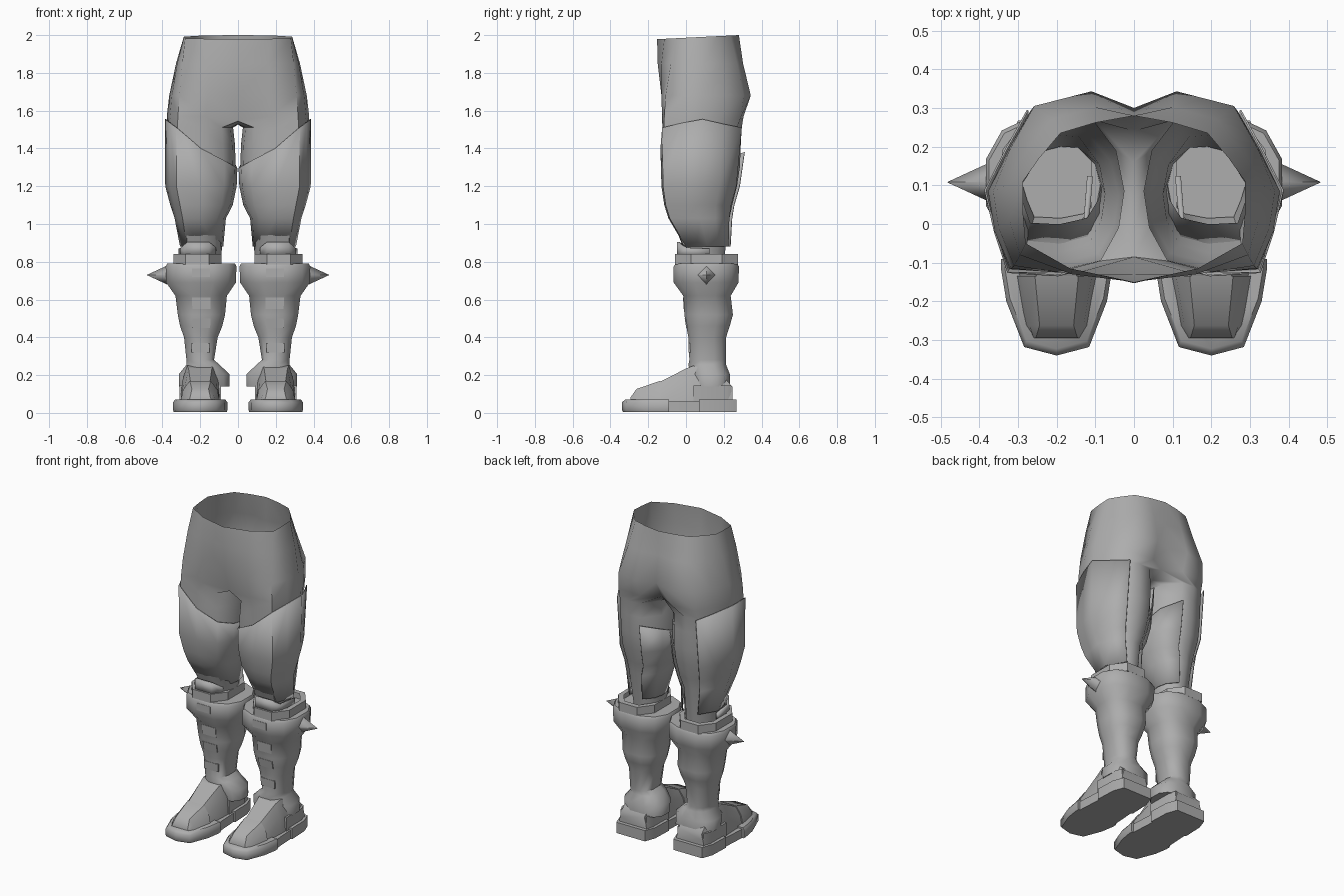
import bpy, bmesh, math

if "Cube" in bpy.data.objects:
    bpy.data.objects.remove(bpy.data.objects["Cube"])

grey = bpy.data.materials.new("grey")
grey.diffuse_color = (0.42, 0.42, 0.42, 1)
grey.use_nodes = True
grey.node_tree.nodes["Principled BSDF"].inputs["Base Color"].default_value = grey.diffuse_color


def finish(name, bm, thick=0.0, angle=35):
    """Turn a right-side bmesh into a mirrored object."""
    bmesh.ops.recalc_face_normals(bm, faces=bm.faces)
    me = bpy.data.meshes.new(name)
    bm.to_mesh(me)
    bm.free()
    me.materials.append(grey)
    ob = bpy.data.objects.new(name, me)
    bpy.context.collection.objects.link(ob)
    bpy.ops.object.select_all(action='DESELECT')
    ob.select_set(True)
    bpy.context.view_layer.objects.active = ob
    bpy.ops.object.shade_smooth_by_angle(angle=math.radians(angle))
    if thick:
        mod = ob.modifiers.new("thickness", 'SOLIDIFY')
        mod.thickness = thick
        mod.offset = -1
    mod = ob.modifiers.new("mirror", 'MIRROR')
    mod.use_clip = True
    mod.merge_threshold = 0.0005
    return ob


def loft(name, rings, closed=True, caps=(False, False), thick=0.0, angle=35):
    """Skin a list of equally long point rings."""
    bm = bmesh.new()
    vs = [[bm.verts.new(p) for p in r] for r in rings]
    n = len(vs[0])
    for a, b in zip(vs, vs[1:]):
        for i in range(n if closed else n - 1):
            j = (i + 1) % n
            bm.faces.new((a[i], a[j], b[j], b[i]))
    for row, cap in ((vs[0], caps[0]), (vs[-1], caps[1])):
        if cap:
            bm.faces.new(row)
    return finish(name, bm, thick, angle)


def at(profile, z):
    """Interpolate (x_in, x_out, y_front, y_back) at a height."""
    if z >= profile[0][0]:
        return profile[0][1:]
    for a, b in zip(profile, profile[1:]):
        if a[0] >= z >= b[0]:
            t = (a[0] - z) / (a[0] - b[0])
            return [p + (q - p) * t for p, q in zip(a[1:], b[1:])]
    return profile[-1][1:]


def place(box, u, v, z):
    """Map -1..1 outline coordinates into a box."""
    x0, x1, y0, y1 = box
    return ((x0 + x1) / 2 + (x1 - x0) / 2 * u, (y0 + y1) / 2 + (y1 - y0) / 2 * v, z)


def point(box, deg, z, k=0.8):
    """Point on a rounded outline; 0 is outward, 90 is back."""
    f = lambda v: math.copysign(abs(v) ** k, v)
    return place(box, f(math.cos(math.radians(deg))), f(math.sin(math.radians(deg))), z)


def ring(box, z, n=12, start=120, k=0.8):
    return [point(box, start - 360 * i / n, z, k) for i in range(n)]


def prism(name, outline, lo, hi, axis, inset=0.0, angle=30):
    """Extrude an outline along z or x, optionally shrinking the far end."""
    cu = sum(p[0] for p in outline) / len(outline)
    cv = sum(p[1] for p in outline) / len(outline)
    rings = []
    for h, s in ((lo, 1), (hi, 1 - inset)):
        pts = [(cu + (u - cu) * s, cv + (v - cv) * s) for u, v in outline]
        rings.append([(u, v, h) if axis == 'z' else (h, u, v) for u, v in pts])
    return loft(name, rings, caps=(True, True), angle=angle)


# Thigh cross-section, from inner back around the outside to the inside
THIGH = [(-.45, .97), (0, 1), (.42, .88), (.7, .45), (.99, -.03), (.86, -.5),
         (.68, -.96), (0, -1), (-.65, -.86), (-.92, -.45), (-1, 0), (-.88, .5)]

# Trousers: half pelvis rings from back centre to front centre, then leg rings
hips = [
    (None, [(0, .28), (.10, .262), (.19, .235), (.245, .17), (.287, .11), (.287, .03), (.28, -.05), (.165, -.115), (0, -.153)]),
    (1.85, [(0, .278), (.1, .302), (.215, .27), (.278, .19), (.328, .1), (.322, .01), (.295, -.08), (.16, -.13), (0, -.15)]),
    (1.68, [(0, .30), (.11, .343), (.258, .305), (.317, .2), (.364, .085), (.35, -.01), (.31, -.108), (.16, -.13), (0, -.13)]),
    (1.57, [(0, .24), (.11, .305), (.268, .292), (.326, .19), (.377, .085), (.36, -.02), (.318, -.115), (.17, -.127), (0, -.085)]),
]
legs = [(1.51, .026, .377, -.125, .295), (1.42, .016, .378, -.125, .29), (1.3, .012, .378, -.12, .285),
        (1.2, .018, .375, -.117, .27), (1.1, .04, .347, -.1, .245), (1.03, .075, .322, -.075, .23),
        (.80, .09, .29, .015, .2)]
bm = bmesh.new()
prev = None
for z, pts in hips:
    cur = [bm.verts.new((x, y, 1.986 + .05 * y if z is None else z)) for x, y in pts]
    if prev:
        for i in range(8):
            bm.faces.new((prev[i], prev[i + 1], cur[i + 1], cur[i]))
    prev = cur
prev[8].co.z = 1.545
prev = prev + [bm.verts.new((0, y, z)) for y, z in ((-.02, 1.53), (.07, 1.527), (.16, 1.535))]
for row in legs:
    cur = [bm.verts.new(place(row[1:], u, v, row[0])) for u, v in THIGH]
    for i in range(12):
        j = (i + 1) % 12
        bm.faces.new((prev[i], prev[j], cur[j], cur[i]))
    prev = cur
finish("trousers", bm, angle=60)

# Thigh guards: wrap from outer back, across the front, to inner back
guard = [(1.56, .002, .389, -.136, .325), (1.3, .003, .389, -.135, .315), (1.2, .007, .387, -.13, .292),
         (1.1, .028, .36, -.115, .262), (1.03, .064, .337, -.093, .25), (.88, .078, .308, -.005, .24)]
tops = [1.51, 1.53, 1.555, 1.535, 1.51, 1.40, 1.335, 1.305, 1.295, 1.34, 1.38]
wrap = THIGH[2:] + THIGH[:1]
rows = [[place(at(guard, level or t), u, v, level or t) for (u, v), t in zip(wrap, tops)]
        for level in (None, 1.2, 1.1, 1.03, .88)]
loft("thigh_guard", rows, closed=False, thick=.005, angle=50)

# Boot shafts, flaring into an ankle cuff
boot = [(.79, .01, .38, -.06, .275), (.775, .003, .388, -.07, .285), (.69, .006, .386, -.07, .283),
        (.62, .055, .335, -.018, .24), (.52, .065, .322, -.012, .252), (.46, .08, .31, -.002, .235),
        (.4, .105, .288, .01, .215), (.28, .125, .275, .015, .215), (.255, .095, .275, .01, .215),
        (.205, .042, .317, .02, .235), (.14, .042, .317, .03, .235)]
loft("boot_shaft", [ring(r[1:], r[0], 12, 105) for r in boot], caps=(True, True), angle=50)

# Shin panels set almost flush in the flat front of the shaft
for i, (hi, lo) in enumerate(((.765, .72), (.61, .55), (.50, .45), (.37, .32))):
    rows = []
    for z in (hi, lo):
        box = at(boot, z)
        y = point(box, -75, z)[1] - .002
        cx = (box[0] + box[1]) / 2
        rows.append([(cx - .048, y, z), (cx + .048, y, z), (cx + .048, y + .009, z), (cx - .048, y + .009, z)])
    loft(f"shin_panel_{i}", rows, caps=(True, True))

# Knee collar band, then the raised knee lip above it
outer, inner = (.08, .35, -.07, .285), (.105, .32, -.035, .25)
loft("knee_collar", [ring(b, z, 8, 112.5) for b, z in
                     ((inner, .785), (outer, .785), (outer, .84), (inner, .84))], angle=30)
lip = (.105, .315, -.062, .235)
arc = [(10, .87), (-30, .875), (-62, .905), (-118, .905), (-150, .875), (-190, .87)]
loft("knee_lip", [[point(lip, d, t) for d, t in arc], [point(lip, d, .83) for d, t in arc]],
     closed=False, thick=.015, angle=25)

# Side spikes
prism("knee_spike", [(.058, .73), (.108, .78), (.158, .73), (.108, .68)], .375, .482, 'x', .985, angle=100)

FX = .2  # foot centre line


def section(y, wb, wm, wt, top):
    """Arched cross-section of the foot."""
    mid = .05 + (top - .05) * .6
    half = [(wb, .05), (wm, mid), (wt, top)]
    return [(FX + w, y, z) for w, z in half] + [(FX - w, y, z) for w, z in half[::-1]]


# Foot upper, lofted from toe to heel, with a thin plate over the toe
foot = [(-.295, .055, .053, .05, .075), (-.262, .078, .064, .04, .122), (-.13, .1, .085, .052, .168),
        (0, .105, .09, .062, .235), (.04, .105, .095, .07, .25), (.18, .105, .1, .08, .21),
        (.245, .10, .09, .08, .14)]
loft("foot_upper", [section(*s) for s in foot], caps=(True, True), angle=45)
loft("toe_plate", [section(y, a + .006, b + .006, c + .004, t + .005) for y, a, b, c, t in
                   (foot[0], foot[1], (-.135, .1, .085, .052, .165))], caps=(True, True), angle=40)


def mirrored(half):
    return [(FX + x, y) for x, y in half] + [(FX - x, y) for x, y in half[::-1] if x > 0]


# Soles, toe rims and heel blocks
prism("sole", mirrored([(.105, .255), (.12, .07), (.13, -.1), (.125, -.18), (.08, -.30), (0, -.33)]), 0.004, .06, 'z')
toe = [(.144, -.09), (.144, -.115), (.13, -.2), (.084, -.318), (0, -.34)]
loft("toe_rim", [[(FX + (x - FX) * s, -.09 + (y + .09) * s, z) for x, y in mirrored(toe)]
                 for z, s in ((.004, .97), (.015, 1), (.055, 1), (.07, .93))], caps=(True, True), angle=50)
prism("heel_block", mirrored([(.10, .268), (.125, .2), (.13, .07)]), .004, .072, 'z')
prism("heel_counter", mirrored([(.09, .24), (.108, .2), (.11, .04)]), .06, .145, 'z')
